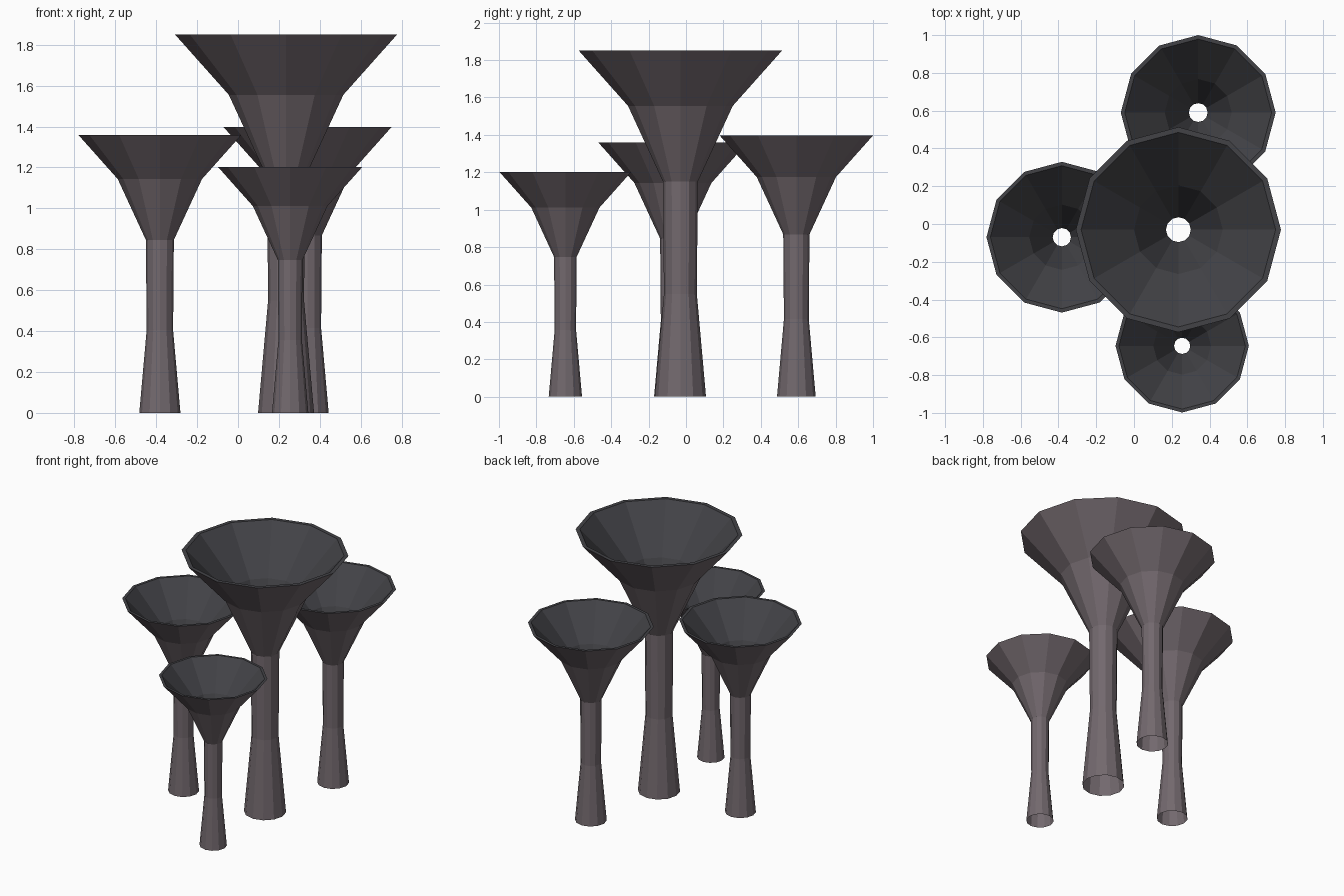
import bpy, bmesh, math

if "Cube" in bpy.data.objects:
    bpy.data.objects.remove(bpy.data.objects["Cube"])

SIDES = 12
# (radius, height) of the largest funnel; the others are scaled copies
OUTER = [(0.137, 0), (0.088, 0.55), (0.093, 1.15), (0.28, 1.555), (0.543, 1.85)]
INNER = [(0.515, 1.85), (0.235, 1.56), (0.066, 1.19)]


def material(name, color):
    mat = bpy.data.materials.new(name)
    mat.diffuse_color = color
    mat.use_nodes = True
    mat.node_tree.nodes["Principled BSDF"].inputs["Base Color"].default_value = mat.diffuse_color
    return mat


outer_mat = material("mauve_grey", (0.17, 0.14, 0.155, 1))
inner_mat = material("dark_grey", (0.055, 0.055, 0.062, 1))


def funnel(name, x, y, scale):
    bm = bmesh.new()
    rings = []
    for r, z in OUTER + INNER:
        rings.append([bm.verts.new((r * scale * math.cos(math.tau * i / SIDES),
                                    r * scale * math.sin(math.tau * i / SIDES),
                                    z * scale)) for i in range(SIDES)])
    # stalk and flared outside first, then the rim and dark bowl
    for k in range(len(rings) - 1):
        low, high = rings[k], rings[k + 1]
        for i in range(SIDES):
            j = (i + 1) % SIDES
            face = bm.faces.new((low[i], low[j], high[j], high[i]))
            face.material_index = 0 if k < len(OUTER) - 1 else 1
    mesh = bpy.data.meshes.new(name)
    bm.to_mesh(mesh)
    bm.free()
    mesh.materials.append(outer_mat)
    mesh.materials.append(inner_mat)
    obj = bpy.data.objects.new(name, mesh)
    obj.location = (x, y, 0)
    bpy.context.collection.objects.link(obj)


funnel("tall_funnel", 0.235, -0.03, 1.0)
funnel("back_funnel", 0.34, 0.59, 0.755)
funnel("left_funnel", -0.382, -0.07, 0.735)
funnel("front_funnel", 0.255, -0.645, 0.65)
